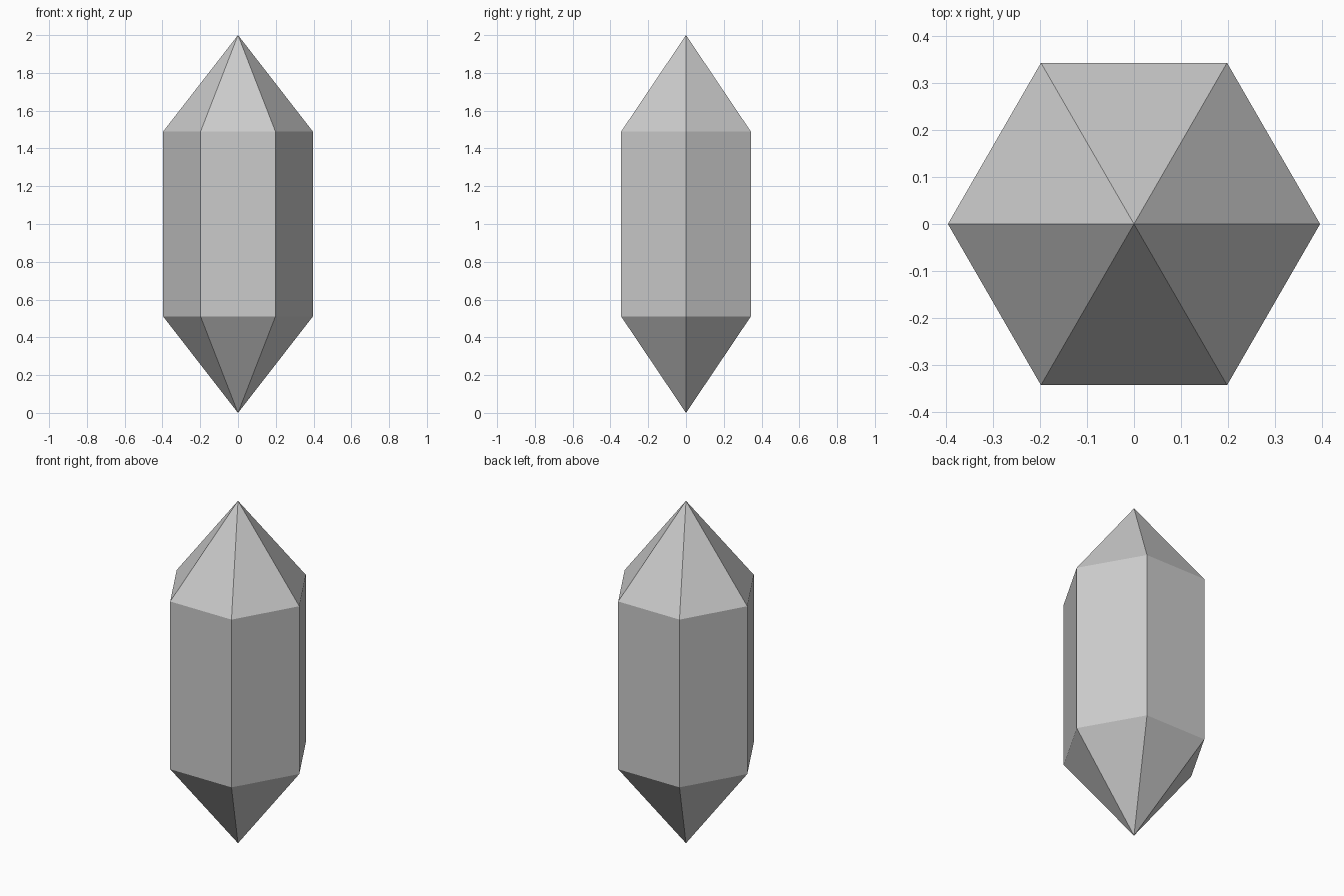
import bpy, bmesh
from math import cos, sin, pi

if "Cube" in bpy.data.objects:
    bpy.data.objects.remove(bpy.data.objects["Cube"])

SIDES = 6
RADIUS = 0.396
HEIGHT = 2.0
SHOULDER = 0.51  # height of each pointed end

bm = bmesh.new()

def ring(z):
    return [bm.verts.new((RADIUS * cos(2 * pi * i / SIDES),
                          RADIUS * sin(2 * pi * i / SIDES), z))
            for i in range(SIDES)]

# Tips and the two hexagonal shoulder rings
bottom_tip = bm.verts.new((0, 0, 0))
top_tip = bm.verts.new((0, 0, HEIGHT))
lower = ring(SHOULDER)
upper = ring(HEIGHT - SHOULDER)

# Lower point, prism side and upper point for each facet
for i in range(SIDES):
    j = (i + 1) % SIDES
    bm.faces.new((bottom_tip, lower[j], lower[i]))
    bm.faces.new((lower[i], lower[j], upper[j], upper[i]))
    bm.faces.new((upper[i], upper[j], top_tip))

mesh = bpy.data.meshes.new("crystal")
bm.to_mesh(mesh)
bm.free()
crystal = bpy.data.objects.new("crystal", mesh)
bpy.context.collection.objects.link(crystal)
